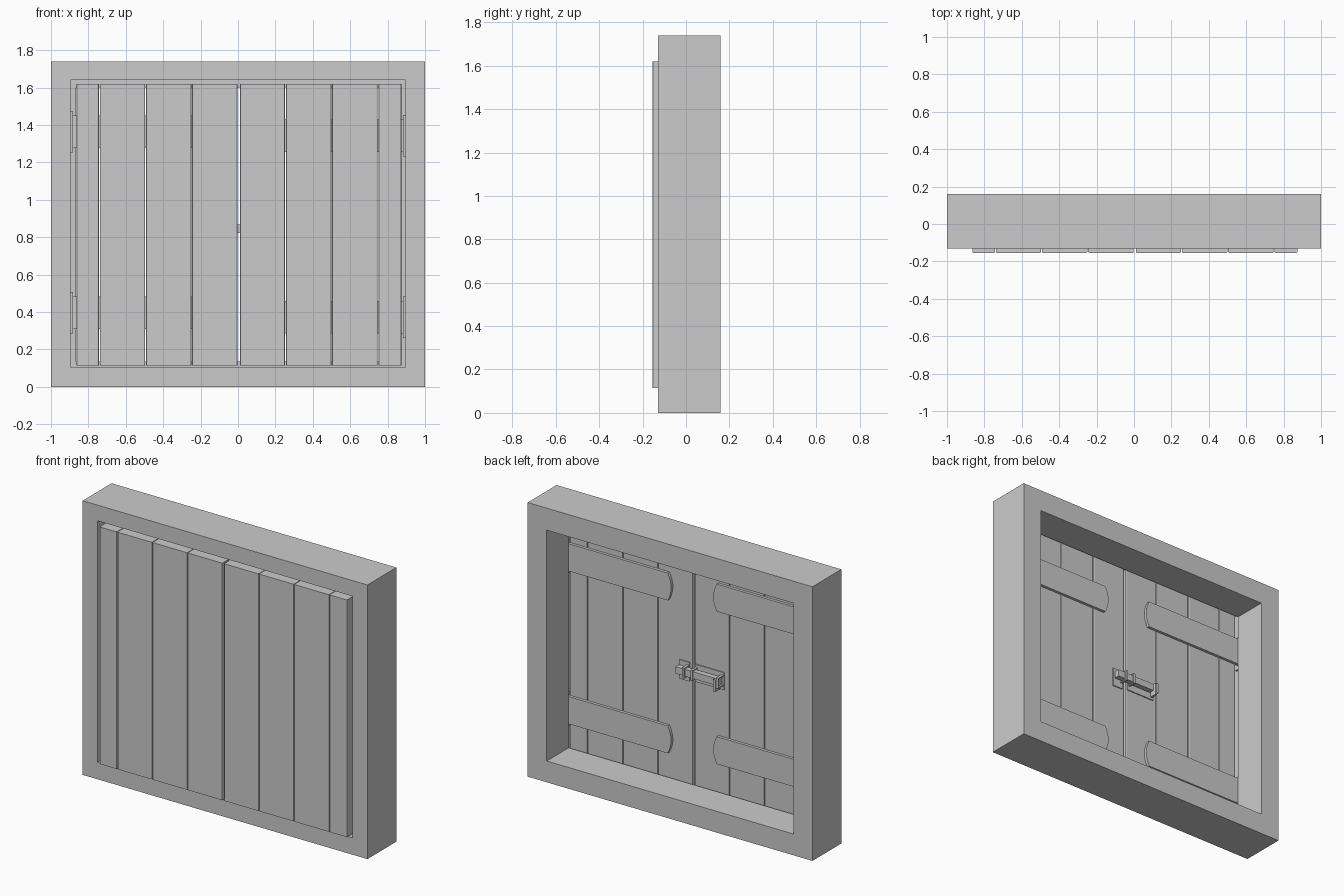
import bpy, bmesh, math

if "Cube" in bpy.data.objects:
    bpy.data.objects.remove(bpy.data.objects["Cube"])


def finish(name, bm):
    bmesh.ops.recalc_face_normals(bm, faces=bm.faces)
    me = bpy.data.meshes.new(name)
    bm.to_mesh(me)
    bm.free()
    ob = bpy.data.objects.new(name, me)
    bpy.context.collection.objects.link(ob)
    return ob


def box(name, x, y, z, bevel=0.0):
    """Box from (min, max) ranges; bevel rounds the vertical edges only."""
    bm = bmesh.new()
    bmesh.ops.create_cube(bm, size=1)
    for v in bm.verts:
        for i, r in enumerate((x, y, z)):
            v.co[i] = r[0] if v.co[i] < 0 else r[1]
    if bevel:
        edges = [e for e in bm.edges
                 if abs(e.verts[0].co.z - e.verts[1].co.z) > 0.001]
        bmesh.ops.bevel(bm, geom=edges, offset=bevel, segments=2,
                        profile=0.5, affect='EDGES')
    return finish(name, bm)


def extrude_xz(name, pts, y0, y1):
    """Flat outline in x/z given thickness in y."""
    bm = bmesh.new()
    face = bm.faces.new([bm.verts.new((x, y0, z)) for x, z in pts])
    ext = bmesh.ops.extrude_face_region(bm, geom=[face])
    for g in ext['geom']:
        if isinstance(g, bmesh.types.BMVert):
            g.co.y = y1
    return finish(name, bm)


FRONT, BACK, STEP = -0.13, 0.16, -0.06

# Frame: rectangular loops bridged round the section, with a front rebate
loops = [(1.0, 0.0, 1.74, FRONT), (0.895, 0.107, 1.64, FRONT),
         (0.895, 0.107, 1.64, STEP), (0.866, 0.135, 1.60, STEP),
         (0.866, 0.135, 1.60, BACK), (1.0, 0.0, 1.74, BACK)]
bm = bmesh.new()
rings = [[bm.verts.new(p) for p in ((-w, y, b), (w, y, b), (w, y, t), (-w, y, t))]
         for w, b, t, y in loops]
for i, ring in enumerate(rings):
    nxt = rings[(i + 1) % len(rings)]
    for k in range(4):
        j = (k + 1) % 4
        bm.faces.new((ring[k], ring[j], nxt[j], nxt[k]))
finish("frame", bm)

# Shutter boards: four per leaf, narrow ones against the frame
edges = {"left": [-0.866, -0.741, -0.494, -0.247, 0.0],
         "right": [0.008, 0.254, 0.501, 0.749, 0.875]}
for side, xs in edges.items():
    for i in range(4):
        box(f"{side}_board_{i + 1}", (xs[i] + 0.002, xs[i + 1] - 0.002),
            (-0.155, -0.08), (0.115, 1.62), 0.007)

# Strap hinges with curved tips, plus the leaf fixed to the frame rebate
for side, s, zs in (("left", -1, (1.364, 0.396)), ("right", 1, (1.342, 0.372))):
    for pos, zc in zip(("upper", "lower"), zs):
        h, tip = 0.087, 0.172
        pts = [(s * 0.886, zc - h), (s * 0.886, zc + h)]
        for k in range(9):
            t = 1 - k / 4
            pts.append((s * (tip - 0.024 * (1 - t * t)), zc + h * t))
        extrude_xz(f"{side}_{pos}_strap", pts, -0.081, -0.062)
        x = sorted((s * 0.883, s * 0.896))
        box(f"{side}_{pos}_hinge_leaf", x, (-0.105, -0.061), (zc - 0.111, zc + 0.111))


def bridge(name, x, z, y0, y1, t=0.007):
    """Staple over the bolt: two posts and a cap, as one outline in y/z."""
    outline = [(y0, z[0]), (y1, z[0]), (y1, z[1]), (y0, z[1]),
               (y0, z[1] - t), (y1 - t, z[1] - t), (y1 - t, z[0] + t), (y0, z[0] + t)]
    bm = bmesh.new()
    face = bm.faces.new([bm.verts.new((x[0], y, zz)) for y, zz in outline])
    ext = bmesh.ops.extrude_face_region(bm, geom=[face])
    for g in ext['geom']:
        if isinstance(g, bmesh.types.BMVert):
            g.co.x = x[1]
    return finish(name, bm)


# Sliding bolt latch on the back
box("keeper_plate", (0.028, 0.1), (-0.081, -0.073), (0.775, 0.895))
box("latch_plate", (-0.215, -0.012), (-0.081, -0.073), (0.785, 0.895))
bridge("keeper_staple", (0.028, 0.045), (0.812, 0.878), -0.074, -0.022)
bridge("latch_staple_inner", (-0.03, -0.015), (0.812, 0.878), -0.074, -0.022)
bridge("latch_staple_outer", (-0.212, -0.195), (0.812, 0.878), -0.074, -0.022)
box("bolt", (-0.205, 0.095), (-0.066, -0.032), (0.823, 0.867))
box("bolt_handle", (-0.195, -0.18), (-0.06, -0.015), (0.79, 0.867))
